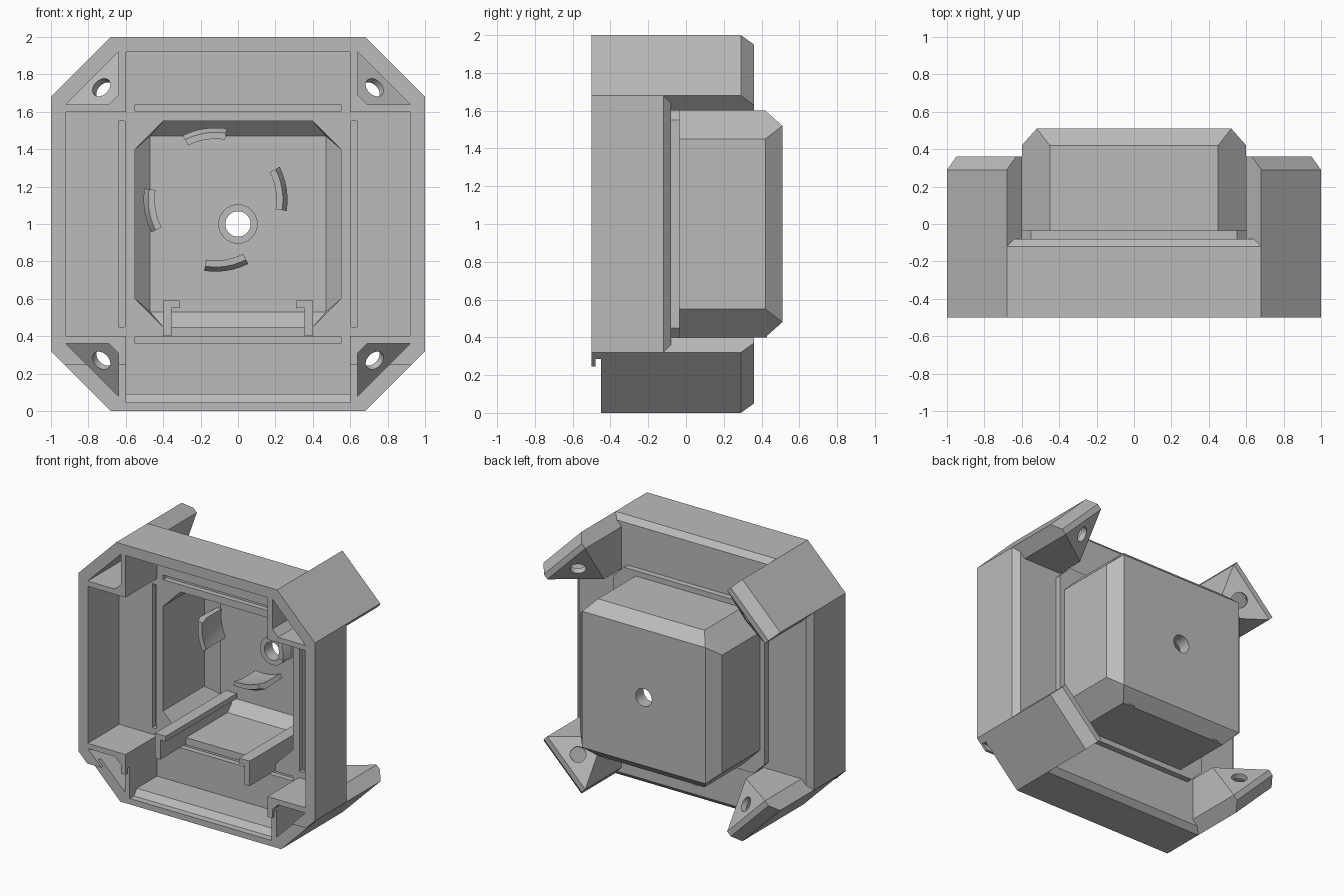
import bpy, bmesh, math
from mathutils import Vector, Matrix

cube = bpy.data.objects.get("Cube")
if cube:
    bpy.data.objects.remove(cube, do_unlink=True)

MID = 1.0  # height of the housing axis
CORNERS = [(sx, sz) for sx in (-1, 1) for sz in (-1, 1)]

grey = bpy.data.materials.new("light grey plastic")
grey.use_nodes = True
colour = (0.5, 0.5, 0.5, 1)
grey.diffuse_color = colour
grey.node_tree.nodes["Principled BSDF"].inputs["Base Color"].default_value = colour


def finish(name, bm):
    bmesh.ops.recalc_face_normals(bm, faces=bm.faces)
    mesh = bpy.data.meshes.new(name)
    bm.to_mesh(mesh)
    bm.free()
    mesh.materials.append(grey)
    obj = bpy.data.objects.new(name, mesh)
    bpy.context.scene.collection.objects.link(obj)
    return obj


def hull(name, points):
    """Convex solid around points given as (x, y, height from the axis)."""
    bm = bmesh.new()
    for x, y, z in points:
        bm.verts.new((x, y, z + MID))
    out = bmesh.ops.convex_hull(bm, input=bm.verts)
    loose = [v for v in bm.verts if not v.link_faces]
    bmesh.ops.delete(bm, geom=loose, context='VERTS')
    bmesh.ops.dissolve_limit(bm, angle_limit=0.01, verts=bm.verts, edges=bm.edges)
    return finish(name, bm)


def box(name, x, y, z):
    return hull(name, [(a, b, c) for a in x for b in y for c in z])


def prism(name, outline, y0, y1):
    """Outline of (x, height from the axis) pushed along y."""
    bm = bmesh.new()
    face = bm.faces.new([bm.verts.new((x, y0, z + MID)) for x, z in outline])
    out = bmesh.ops.extrude_face_region(bm, geom=[face])
    moved = [v for v in out["geom"] if isinstance(v, bmesh.types.BMVert)]
    bmesh.ops.translate(bm, verts=moved, vec=(0, y1 - y0, 0))
    return finish(name, bm)


def cylinder(name, centre, axis, radius, length):
    bm = bmesh.new()
    turn = Vector(axis).to_track_quat('Z', 'Y').to_matrix().to_4x4()
    bmesh.ops.create_cone(bm, cap_ends=True, segments=32, radius1=radius,
                          radius2=radius, depth=length,
                          matrix=Matrix.Translation(Vector(centre)) @ turn)
    return finish(name, bm)


def octagon(half, flat, y):
    pairs = [(half, flat), (flat, half)]
    return [(sx * a, y, sz * b) for sx, sz in CORNERS for a, b in pairs]


def combine(target, other, operation):
    mod = target.modifiers.new(operation.lower(), 'BOOLEAN')
    mod.operation = operation
    mod.solver = 'EXACT'
    mod.object = other
    bpy.context.view_layer.update()
    graph = bpy.context.evaluated_depsgraph_get()
    mesh = bpy.data.meshes.new_from_object(target.evaluated_get(graph))
    target.modifiers.clear()
    target.data = mesh
    bpy.data.objects.remove(other, do_unlink=True)


# Octagonal frame with a bevelled back edge
housing = hull("housing", octagon(1, .68, -.5) + octagon(1, .68, -.12) + octagon(.96, .64, -.08))

# Raised step and bevelled box on the back
combine(housing, hull("step", octagon(.64, .55, -.2) + octagon(.64, .55, -.035)), 'UNION')
combine(housing, hull("back_box", octagon(.6, .45, -.2) + octagon(.6, .45, .42)
                      + octagon(.52, .52, .51)), 'UNION')

# Four wedge legs at the corners
base = [(1, .68), (.68, 1), (.6, .92), (.6, .6), (.92, .6)]
leg = [(x, -.3, z) for x, z in base]
leg += [(1, .29, .68), (.68, .29, 1), (.95, .36, .63), (.63, .36, .95),
        (.92, .36, .6), (.6, .36, .92), (.6, .134, .6)]
for sx, sz in CORNERS:
    combine(housing, hull("leg", [(sx * x, y, sz * z) for x, y, z in leg]), 'UNION')

# Main cross-shaped cavity, leaving the corner blocks
cross = [(.92, -.6), (.92, .6), (.6, .6), (.6, .92), (-.6, .92), (-.6, .6),
         (-.92, .6), (-.92, -.6), (-.6, -.6), (-.6, -.91), (.6, -.91), (.6, -.6)]
combine(housing, prism("cavity", cross, -.7, -.12), 'DIFFERENCE')

# Box cavity with a bevelled floor
combine(housing, hull("box_cavity", octagon(.55, .4, -.3) + octagon(.55, .4, .38)
                      + octagon(.47, .47, .46)), 'DIFFERENCE')

# Grooves around the box opening
for s in (-1, 1):
    near, far = sorted((s * .605, s * .64))
    combine(housing, box("groove", (near, far), (-.2, -.08), (-.55, .55)), 'DIFFERENCE')
    combine(housing, box("groove", (-.55, .55), (-.2, -.08), (near, far)), 'DIFFERENCE')

# Hollow corner pockets and slanted screw holes
pocket = [(.92, .64), (.64, .92), (.64, .69), (.69, .64)]
for sx, sz in CORNERS:
    points = [(sx * x, -.7, sz * z) for x, z in pocket]
    points += [(sx * x, (x + z) / math.sqrt(2) - .772, sz * z) for x, z in pocket]
    combine(housing, hull("pocket", points), 'DIFFERENCE')
    axis = (-sx, math.sqrt(2), -sz)
    hole = cylinder("screw_hole", (sx * .72, .275, MID + sz * .72), axis, .055, .15)
    combine(housing, hole, 'DIFFERENCE')

# Lowered front edge at the bottom, with the undercut hook and sloped recess
combine(housing, box("edge_cut", (-1.2, 1.2), (-.7, -.45), (-1.2, -.755)), 'DIFFERENCE')
combine(housing, box("undercut", (-1.2, 1.2), (-.48, -.45), (-1.1, -.715)), 'DIFFERENCE')
combine(housing, hull("recess", [(x, y, z) for x in (-.6, .6) for y, z in
                                 ((-.7, -.955), (-.4, -.955), (-.355, -.9), (-.7, -.9))]),
        'DIFFERENCE')

# Centre boss and through hole
combine(housing, cylinder("boss", (0, .45, MID), (0, 1, 0), .105, .07), 'UNION')
combine(housing, cylinder("centre_hole", (0, .45, MID), (0, 1, 0), .068, .4), 'DIFFERENCE')

# Hooked slide rails
rail = [(.4, -.6), (.4, -.41), (.31, -.41), (.31, -.45), (.355, -.45), (.355, -.55),
        (.355, -.6)]
for side, s in (("left", 1), ("right", -1)):
    prism(side + "_rail", [(s * x, z) for x, z in rail], -.43, .43)

# Four curved clips around an off-centre ring
for i in range(4):
    bm = bmesh.new()
    rows = []
    for k in range(7):
        a = math.radians(90 * i - 9 + 6 * k)
        section = ((.325, .2), (.36, .2), (.385, .25), (.375, .48), (.345, .48), (.345, .29))
        rows.append([bm.verts.new((-.12 + r * math.cos(a), y, MID + .13 + r * math.sin(a)))
                     for r, y in section])
    for p, q in zip(rows, rows[1:]):
        for j in range(len(p)):
            n = (j + 1) % len(p)
            bm.faces.new((p[j], p[n], q[n], q[j]))
    bm.faces.new(rows[0])
    bm.faces.new(rows[-1])
    finish("clip_" + str(i + 1), bm)

# Smooth the round holes and clips, keep the edges sharp
for obj in bpy.context.scene.objects:
    obj.select_set(obj.type == 'MESH')
bpy.context.view_layer.objects.active = housing
bpy.ops.object.shade_smooth_by_angle(angle=math.radians(25))
